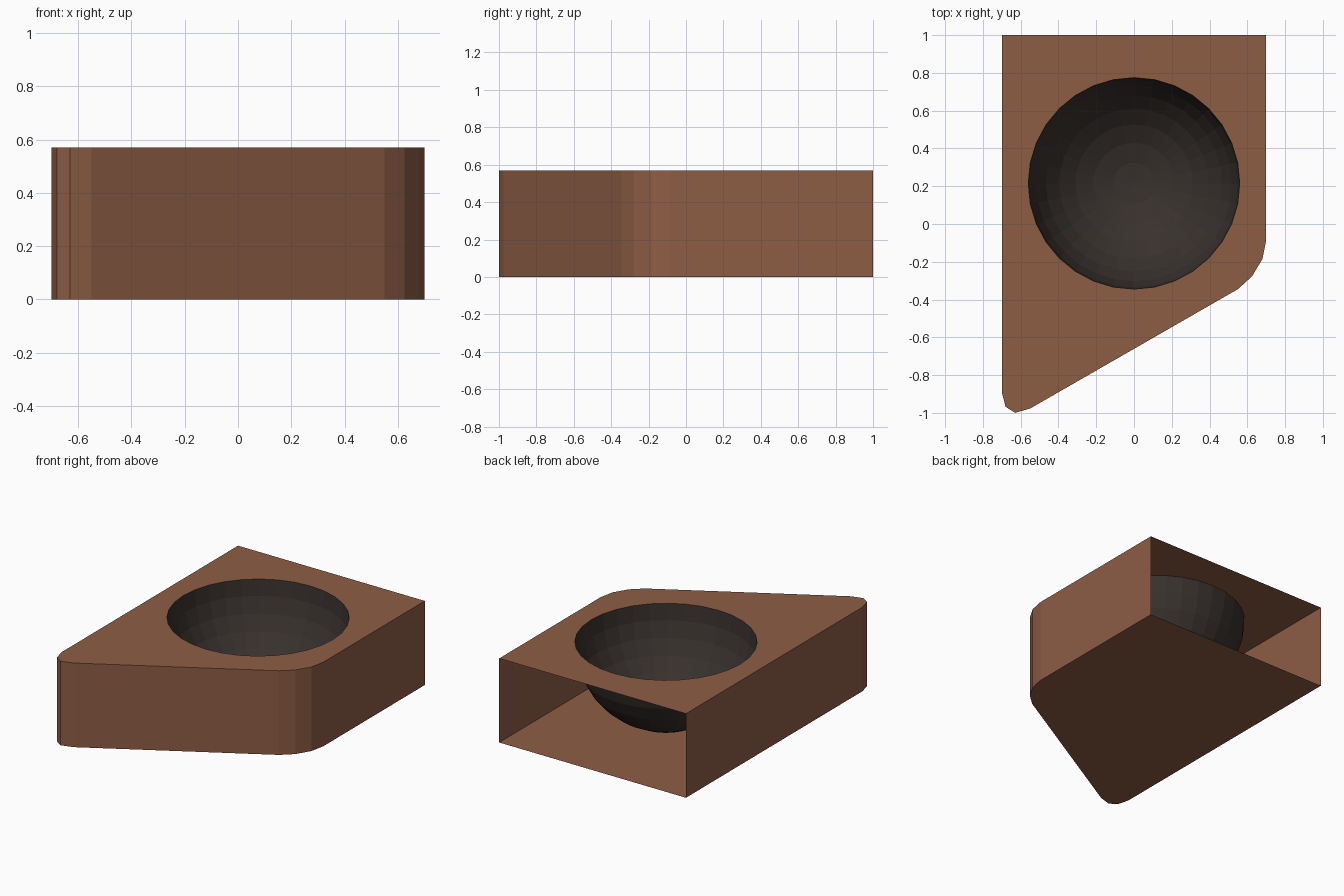
import bpy, bmesh, math
from mathutils import Vector, Matrix

if "Cube" in bpy.data.objects:
    bpy.data.objects.remove(bpy.data.objects["Cube"])

H, R, CY, SEG = 0.57, 0.56, 0.215, 32


def material(name, color):
    m = bpy.data.materials.new(name)
    m.diffuse_color = (*color, 1)
    m.use_nodes = True
    m.node_tree.nodes["Principled BSDF"].inputs["Base Color"].default_value = m.diffuse_color
    return m


def add_object(name, bm, mat):
    me = bpy.data.meshes.new(name)
    bm.to_mesh(me)
    bm.free()
    me.materials.append(mat)
    ob = bpy.data.objects.new(name, me)
    bpy.context.collection.objects.link(ob)
    return ob


brown = material("brown", (0.27, 0.11, 0.06))
dark = material("dark", (0.04, 0.031, 0.027))

# Cabinet outline, counter-clockwise from back right to back left
outline = [(0.7, 1), (-0.7, 1), (-0.7, -0.89), (-0.68, -0.967), (-0.63, -1),
           (-0.55, -0.977), (0.55, -0.345), (0.625, -0.277), (0.68, -0.185),
           (0.7, -0.085)]

# Thin cabinet shell: floor, side walls (open at the back), pierced top
bm = bmesh.new()
low = [bm.verts.new((x, y, 0)) for x, y in outline]
high = [bm.verts.new((x, y, H)) for x, y in outline]
n = len(outline)
bm.faces.new(low[::-1])
for i in range(1, n):
    j = (i + 1) % n
    bm.faces.new((low[i], low[j], high[j], high[i]))


def loop_edges(vs):
    return [bm.edges.get((a, b)) or bm.edges.new((a, b))
            for a, b in zip(vs, vs[1:] + vs[:1])]


rim = [bm.verts.new((R * math.cos(k * math.tau / SEG),
                     CY + R * math.sin(k * math.tau / SEG), H)) for k in range(SEG)]
filled = bmesh.ops.triangle_fill(bm, edges=loop_edges(high) + loop_edges(rim),
                                 use_beauty=True, normal=Vector((0, 0, 1)))
for f in filled["geom"]:
    if isinstance(f, bmesh.types.BMFace):
        f.normal_update()
        if f.normal.z < 0:
            f.normal_flip()
add_object("cabinet_shell", bm, brown)

# Basin bowl: lower half of a sphere, facing inwards
bm = bmesh.new()
bmesh.ops.create_uvsphere(bm, u_segments=SEG, v_segments=16, radius=R,
                          matrix=Matrix.Translation((0, CY, H)))
bmesh.ops.delete(bm, geom=[v for v in bm.verts if v.co.z > H + 1e-4], context='VERTS')
bmesh.ops.reverse_faces(bm, faces=bm.faces[:])
add_object("basin_bowl", bm, dark)
